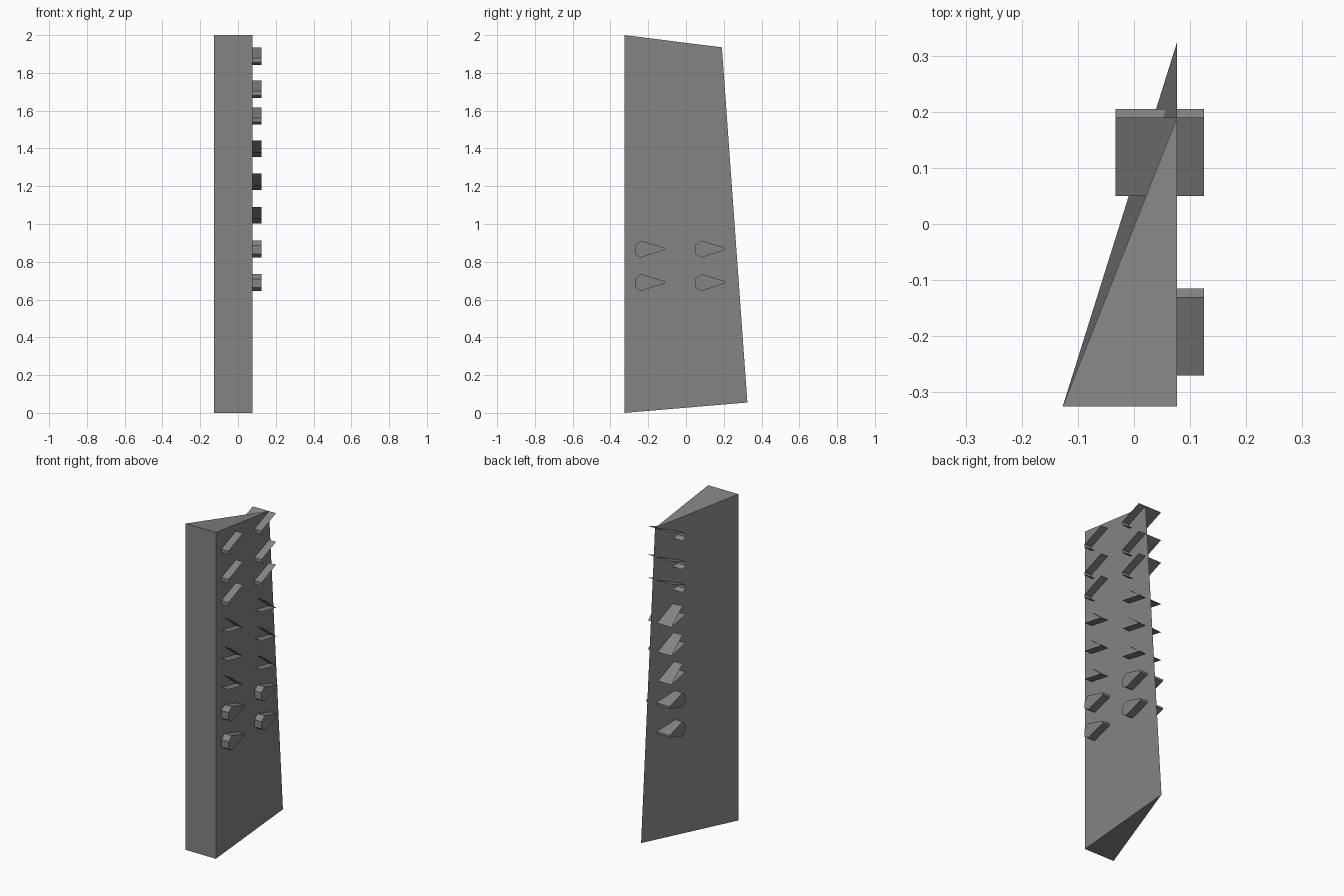
import bpy, bmesh

if "Cube" in bpy.data.objects:
    bpy.data.objects.remove(bpy.data.objects["Cube"])

grey = bpy.data.materials.new("mid_grey")
grey.diffuse_color = (0.23, 0.23, 0.23, 1)
grey.use_nodes = True
grey.node_tree.nodes["Principled BSDF"].inputs["Base Color"].default_value = grey.diffuse_color


def add_object(name, bm):
    mesh = bpy.data.meshes.new(name)
    bm.to_mesh(mesh)
    bm.free()
    mesh.materials.append(grey)
    ob = bpy.data.objects.new(name, mesh)
    bpy.context.collection.objects.link(ob)


# Tall tapering wedge: broad front face, narrowing to a single rear edge
bm = bmesh.new()
XL, XR, YF = -0.127, 0.077, -0.325
fl0, fr0, bk0, fl1, fr1, bk1 = [bm.verts.new(p) for p in (
    (XL, YF, 0), (XR, YF, 0), (XR, 0.325, 0.055),
    (XL, YF, 2), (XR, YF, 2), (XR, 0.19, 1.935))]
for f in ((fl0, fr0, fr1, fl1), (fr0, bk0, bk1, fr1), (fl0, bk0, fr0),
          (fl1, fr1, bk1), (fl0, fl1, bk1), (fl0, bk1, bk0)):
    bm.faces.new(f)
bmesh.ops.recalc_face_normals(bm, faces=bm.faces)
add_object("wedge_body", bm)


def fin(name, profile, x0, x1, dy, dz, closed):
    """Sweep a (y, z) profile across x; closed profiles get end caps."""
    bm = bmesh.new()
    a, b = [[bm.verts.new((x, y + dy, z + dz)) for y, z in profile] for x in (x0, x1)]
    n = len(profile)
    for i in range(n if closed else n - 1):
        j = (i + 1) % n
        bm.faces.new((a[i], a[j], b[j], b[i]))
    if closed:
        bm.faces.new(a[::-1])
        bm.faces.new(b)
        bmesh.ops.recalc_face_normals(bm, faces=bm.faces)
    add_object(name, bm)


# Fin profiles: full teardrop, open fin tipped down, open fin tipped up
tear = [(-.27, .02), (-.24, .045), (-.115, .008), (-.115, -.005), (-.24, -.045), (-.27, -.025)]
down = [(-.24, .045), (-.13, -.043), (-.27, -.016)]
up = [(-.24, -.046), (-.27, -.032), (-.27, -.01), (-.13, .046)]

fins = [(tear, .69), (tear, .867), (down, 1.045), (down, 1.222), (down, 1.398),
        (up, 1.572), (up, 1.713), (up, 1.888)]

# Front column stands on the side wall, rear column passes through the wedge
for column, x0, dy in (("front", XR, 0), ("rear", -0.033, 0.32)):
    for k, (profile, z) in enumerate(fins):
        fin(f"{column}_fin_{k + 1}", profile, x0, 0.125, dy, z, profile is tear)
